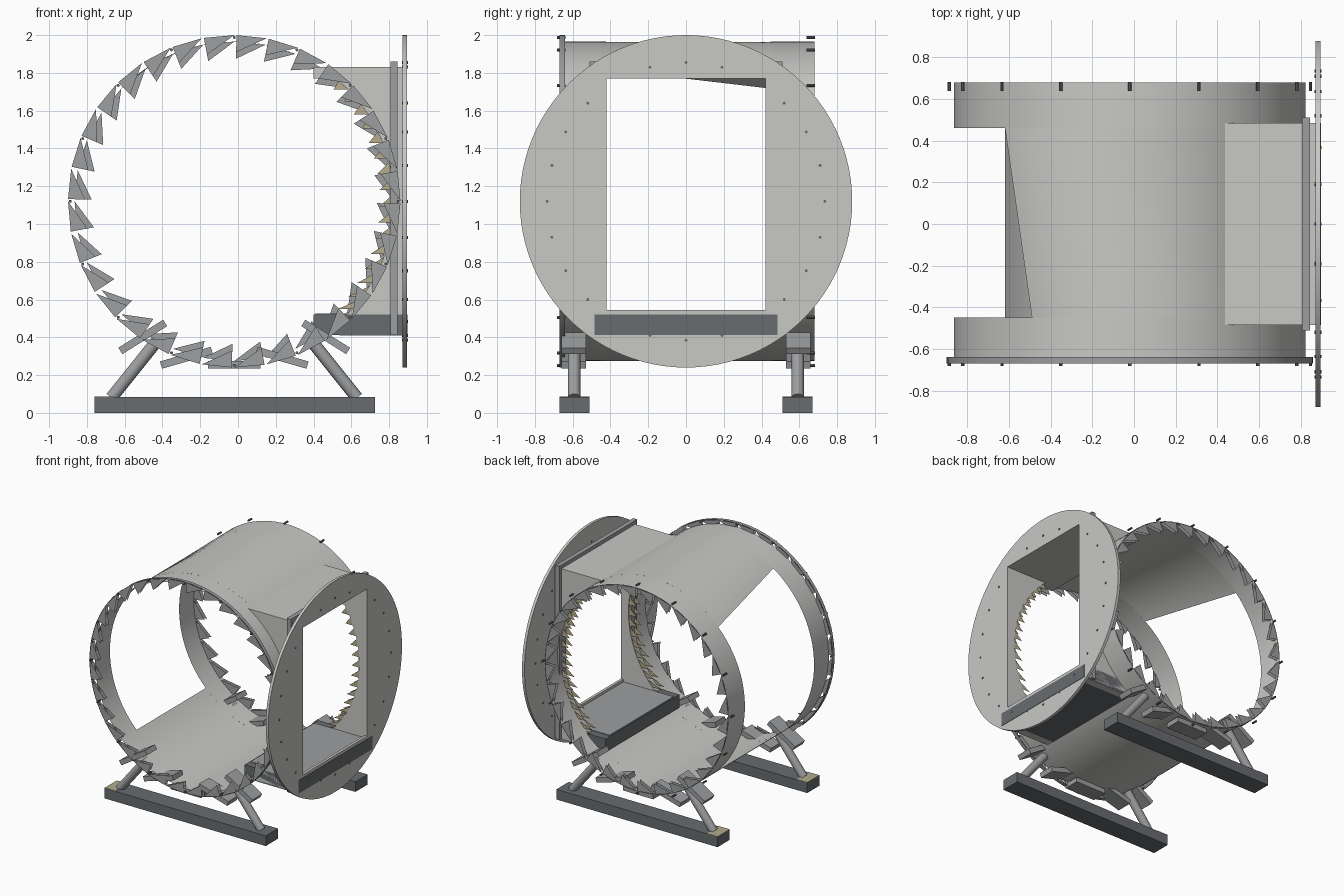
import bpy, bmesh, math
from mathutils import Matrix, Vector

if "Cube" in bpy.data.objects:
    bpy.data.objects.remove(bpy.data.objects["Cube"])

CX, CZ, R, RF = -0.02, 1.12, 0.845, 0.88   # drum axis, drum and flange radius


def material(name, r, g, b):
    m = bpy.data.materials.new(name)
    m.use_nodes = True
    m.diffuse_color = (r, g, b, 1)
    m.node_tree.nodes["Principled BSDF"].inputs["Base Color"].default_value = (r, g, b, 1)
    return m


LIGHT = material("light grey", 0.58, 0.58, 0.56)
MID = material("mid grey", 0.34, 0.345, 0.355)
DARK = material("dark grey", 0.14, 0.15, 0.16)
BEIGE = material("beige", 0.46, 0.41, 0.27)


def finish(name, bm, mat, smooth=False):
    me = bpy.data.meshes.new(name)
    bm.to_mesh(me)
    bm.free()
    me.materials.append(mat)
    ob = bpy.data.objects.new(name, me)
    bpy.context.collection.objects.link(ob)
    if smooth:
        bpy.ops.object.select_all(action="DESELECT")
        ob.select_set(True)
        bpy.context.view_layer.objects.active = ob
        bpy.ops.object.shade_smooth_by_angle(angle=math.radians(35))
    return ob


def add_box(bm, x, y, z, turn=0):
    """Box from (min, max) ranges, turned about y through its own centre."""
    lo, hi = Vector((x[0], y[0], z[0])), Vector((x[1], y[1], z[1]))
    m = Matrix.Translation((lo + hi) / 2) @ Matrix.Rotation(turn, 4, "Y")
    bmesh.ops.create_cube(bm, size=1, matrix=m @ Matrix.Diagonal((hi - lo).to_4d()))


def add_rod(bm, a, b, r, sides):
    a, b = Vector(a), Vector(b)
    q = (b - a).to_track_quat("Z", "Y").to_matrix().to_4x4()
    bmesh.ops.create_cone(bm, cap_ends=True, segments=sides, radius1=r, radius2=r,
                          depth=(b - a).length, matrix=Matrix.Translation((a + b) / 2) @ q)


def box(name, mat, *ranges):
    bm = bmesh.new()
    add_box(bm, *ranges)
    return finish(name, bm, mat)


def rim(deg, y, r=R):
    a = math.radians(deg)
    return Vector((CX + r * math.cos(a), y, CZ + r * math.sin(a)))


def add_patch(bm, y0, y1, arc0, arc1, r=R, steps=48):
    """Curved drum panel; the arc limits may differ at its two ends."""
    rows = []
    for y, (a, b) in ((y0, arc0), (y1, arc1)):
        rows.append([bm.verts.new(rim(a + (b - a) * i / steps, y, r)) for i in range(steps + 1)])
    for i in range(steps):
        bm.faces.new((rows[0][i], rows[0][i + 1], rows[1][i + 1], rows[1][i]))


# Drum: full bands at both ends, panels between the two side openings
FULL = (0, 360)
bm = bmesh.new()
add_patch(bm, -0.65, -0.45, FULL, FULL, steps=96)
add_patch(bm, 0.46, 0.68, FULL, FULL, steps=96)
add_patch(bm, -0.45, 0.46, (50.3, 123.8), (50.3, 135.2))
add_patch(bm, -0.45, 0.46, (224.8, 309.7), (224.8, 309.7))
bmesh.ops.remove_doubles(bm, verts=bm.verts, dist=0.0005)
finish("drum_shell", bm, LIGHT, True)

# Front flange edge
bm = bmesh.new()
add_patch(bm, -0.67, -0.64, FULL, FULL, r=RF, steps=96)
bmesh.ops.remove_doubles(bm, verts=bm.verts, dist=0.0005)
finish("front_flange_edge", bm, MID, True)

# Saw-tooth rings on the drum ends
for name, planes, r in (("front_teeth", (-0.67, -0.64), RF), ("back_teeth", (0.65, 0.68), R)):
    bm = bmesh.new()
    for y in planes:
        for i in range(32):
            a = i * 11.25
            bm.faces.new([bm.verts.new(p) for p in
                          (rim(a, y, r), rim(a + 10.5, y, r), rim(a + 10.5, y, r - 0.09))])
    finish(name, bm, MID)

# Bolts round both drum ends
bm = bmesh.new()
for y in (-0.66, 0.66):
    for i in range(16):
        add_rod(bm, rim(i * 22.5, y - 0.022, 0.868), rim(i * 22.5, y + 0.022, 0.868), 0.008, 8)
finish("drum_bolts", bm, DARK)

# Duct side walls, scribed to the drum
for side, name in ((-1, "duct_front_wall"), (1, "duct_back_wall")):
    bm = bmesh.new()
    y = side * 0.42
    pts = [rim(-57 + 114 * i / 32, y) for i in range(33)]
    pts += [Vector((0.88, y, 1.83)), Vector((0.88, y, 0.41))]
    face = bm.faces.new([bm.verts.new(p) for p in pts])
    out = bmesh.ops.extrude_face_region(bm, geom=[face])
    bmesh.ops.translate(bm, vec=(0, side * 0.065, 0),
                        verts=[v for v in out["geom"] if isinstance(v, bmesh.types.BMVert)])
    bmesh.ops.recalc_face_normals(bm, faces=bm.faces)
    finish(name, bm, LIGHT)

# Teeth along the scribed duct edges
bm = bmesh.new()
for y in (-0.475, -0.425, 0.425, 0.475):
    for i in range(19):
        a = -54 + i * 5.8
        p = rim(a, y)
        bm.faces.new([bm.verts.new(q) for q in (p, rim(a + 4.5, y), p - Vector((0.075, 0, 0)))])
finish("duct_teeth", bm, BEIGE)

# Duct roof, floor and collar
box("duct_roof", LIGHT, (0.40, 0.88), (-0.485, 0.485), (1.77, 1.83))
box("duct_floor", DARK, (0.40, 0.898), (-0.485, 0.485), (0.412, 0.52))
box("floor_plate", MID, (0.41, 0.87), (-0.42, 0.42), (0.519, 0.525))
bm = bmesh.new()
for s in (-1, 1):
    add_box(bm, (0.808, 0.845), sorted((s * 0.43, s * 0.512)), (0.413, 1.86))
add_box(bm, (0.808, 0.845), (-0.512, 0.512), (1.78, 1.86))
finish("duct_collar", bm, MID)

# Round end plate with a rectangular window
HALF, TOP, BOTTOM = 0.42, 0.65, 0.575
angles = [2 * math.pi * i / 96 for i in range(96)]
angles += [math.atan2(z, y) % (2 * math.pi) for y in (-HALF, HALF) for z in (TOP, -BOTTOM)]
bm = bmesh.new()
loops = []
for a in sorted(angles):
    c, s = math.cos(a), math.sin(a)
    reach = min(HALF / max(abs(c), 1e-6), (TOP if s > 0 else BOTTOM) / max(abs(s), 1e-6))
    loops.append([bm.verts.new((x, r * c, CZ + r * s)) for x, r in
                  ((0.872, RF), (0.895, RF), (0.895, reach), (0.872, reach))])
for i, loop in enumerate(loops):
    prev = loops[i - 1]
    for k in range(4):
        bm.faces.new((prev[k], loop[k], loop[k - 3], prev[k - 3]))
bmesh.ops.recalc_face_normals(bm, faces=bm.faces)
finish("end_plate", bm, LIGHT, True)

# Bolts on the end plate, leaving out those that fall in the window
bm = bmesh.new()
for i in range(24):
    a = math.radians(i * 15)
    y, z = 0.735 * math.cos(a), 0.735 * math.sin(a)
    if abs(y) > HALF or z > TOP or z < -BOTTOM:
        add_rod(bm, (0.868, y, CZ + z), (0.9, y, CZ + z), 0.008, 8)
finish("end_plate_bolts", bm, DARK)

# Stands: base beam, two legs and five cradle blocks at each end
for s, end in ((-1, "front"), (1, "back")):
    outer = sorted((s * 0.51, s * 0.67))
    box(end + "_base_beam", DARK, (-0.76, 0.725), outer, (0, 0.085))
    box(end + "_beam_patch", BEIGE, (-0.76, -0.66), outer, (0.084, 0.088))
    bm = bmesh.new()
    for d in (-1, 1):
        add_rod(bm, (CX + d * 0.65, s * 0.592, 0.08), (CX + d * 0.41, s * 0.592, 0.38), 0.033, 24)
    finish(end + "_legs", bm, MID, True)
    bm = bmesh.new()
    for i in range(-2, 3):
        p = rim(270 + i * 17, 0, 0.866)
        add_box(bm, (p.x - 0.14, p.x + 0.14), sorted((s * 0.53, s * 0.66)),
                (p.z - 0.02, p.z + 0.02), math.radians(i * 16))
    finish(end + "_cradle_blocks", bm, MID)
